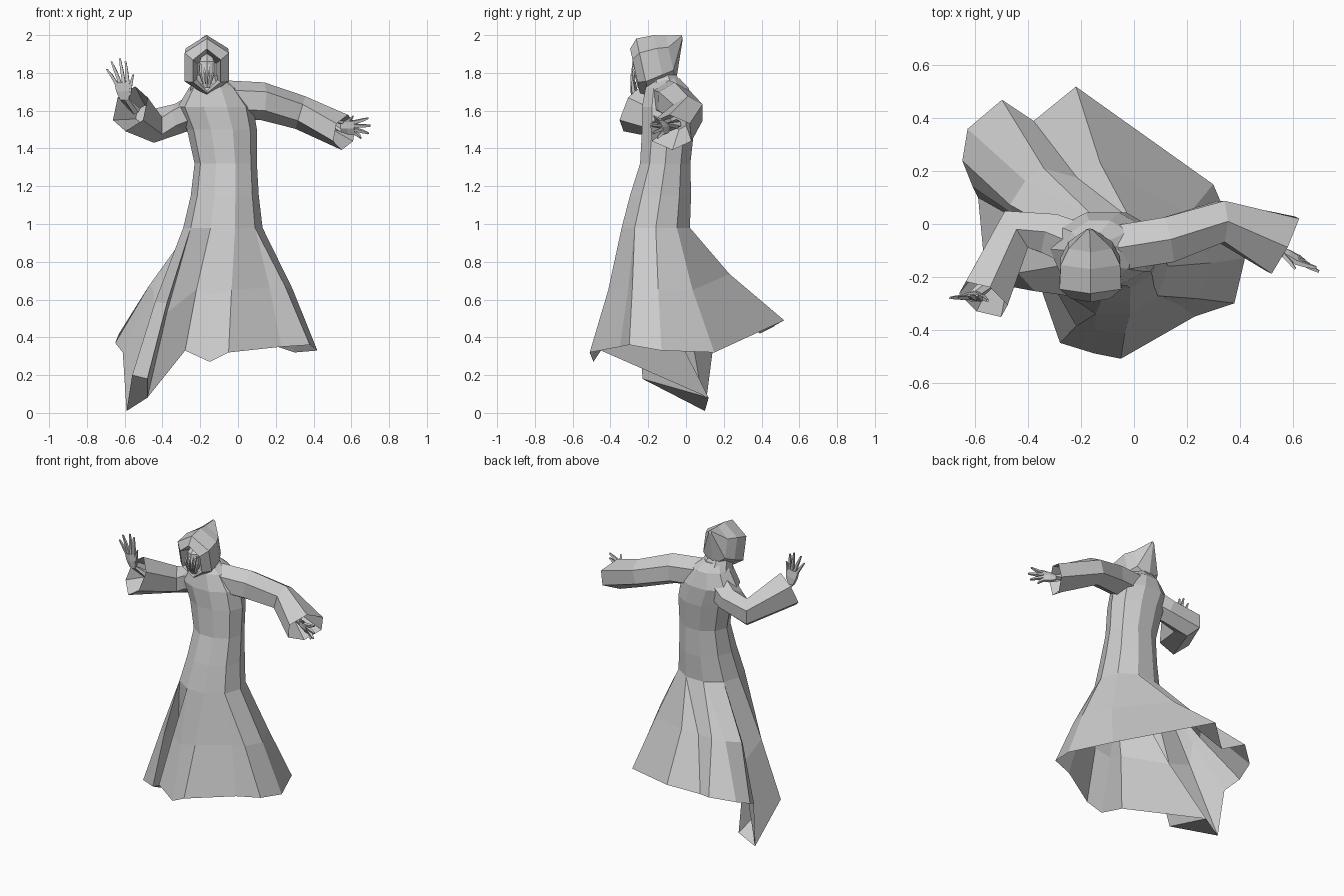
import bpy, bmesh
from math import sin, cos, pi, atan2, radians
from mathutils import Vector

default_cube = bpy.data.objects.get("Cube")
if default_cube:
    bpy.data.objects.remove(default_cube, do_unlink=True)

grey = bpy.data.materials.new("plain grey")
grey.use_nodes = True
grey.diffuse_color = (0.6, 0.6, 0.6, 1)
grey.node_tree.nodes["Principled BSDF"].inputs["Base Color"].default_value = (0.6, 0.6, 0.6, 1)

UP = Vector((0, 0, 1))


def add_part(name, mesh):
    mesh.materials.append(grey)
    part = bpy.data.objects.new(name, mesh)
    bpy.context.collection.objects.link(part)


def loft(name, rings, cap_start=False, cap_end=False):
    """Skin a list of equal rings; coincident points are welded."""
    mesh = bpy.data.meshes.new(name)
    bm = bmesh.new()
    rows = [[bm.verts.new(point) for point in ring] for ring in rings]
    count = len(rows[0])
    for lower, upper in zip(rows, rows[1:]):
        for i in range(count):
            j = (i + 1) % count
            bm.faces.new((lower[i], lower[j], upper[j], upper[i]))
    if cap_start:
        bm.faces.new(rows[0][::-1])
    if cap_end:
        bm.faces.new(rows[-1])
    bmesh.ops.remove_doubles(bm, verts=bm.verts[:], dist=0.001)
    bmesh.ops.recalc_face_normals(bm, faces=bm.faces[:])
    bm.to_mesh(mesh)
    bm.free()
    add_part(name, mesh)


def ring(center, normal, wide, tall, sides=6, across=None):
    """Ellipse of points around a centre, facing along the normal."""
    normal = Vector(normal).normalized()
    side = (across or UP.cross(normal)).normalized()
    rise = normal.cross(side)
    angles = [2 * pi * (i + 0.5) / sides for i in range(sides)]
    return [Vector(center) + side * wide * cos(a) + rise * tall * sin(a) for a in angles]


# Robe: swirling hem, counter-clockwise from the model's left, with a deep fold
hem = [Vector(p) for p in (
    (.42, -.13, .33), (.3, .15, .32), (-.22, .52, .49), (-.38, .39, .42),
    (-.5, .47, .46), (-.63, .36, .42), (-.65, .24, .37), (-.61, .14, .32),
    (-.59, .1, .01), (-.56, -.22, .2), (-.48, -.23, .18), (-.48, .12, .08),
    (-.28, -.45, .33), (-.15, -.49, .27), (-.05, -.51, .32), (.23, -.35, .35),
    (.38, -.3, .36))]

# Body angles blend even spacing with the hem direction, snapped to ten sides
body_angles = []
for index, point in enumerate(hem):
    even = 2 * pi * index / len(hem) - radians(10)
    aimed = atan2(point.y + .05, point.x + .1)
    if aimed < even - pi:
        aimed += 2 * pi
    step = 2 * pi / 10
    snapped = round((even + aimed) / 2 / step) * step
    body_angles.append(max([snapped] + body_angles[-1:]))


def body_ring(z, x, y, wide, deep):
    return [Vector((x + wide * cos(a), y + deep * sin(a), z)) for a in body_angles]


hip = body_ring(.98, -.08, -.16, .21, .19)
skirt_middle = []
for top, low in zip(hip, hem):
    gap = low - top
    skirt_middle.append(top + Vector((gap.x * .55, gap.y * .42, gap.z * .5)))

loft("robe", [
    hem, skirt_middle, hip,
    body_ring(1.15, -.07, -.135, .18, .17),
    body_ring(1.32, -.065, -.11, .165, .14),
    body_ring(1.5, -.085, -.095, .185, .145),
    body_ring(1.62, -.12, -.095, .2, .145),
    body_ring(1.72, -.13, -.1, .13, .12),
    body_ring(1.77, -.15, -.11, .07, .08)], cap_end=True)

# Hem fold: the turned-under strip that closes the bottom of the deep fold
fold_mesh = bpy.data.meshes.new("hem_fold")
fold_mesh.from_pydata(hem[8:12], [], [range(4)])
add_part("hem_fold", fold_mesh)

# Sleeves: wide open cuffs folding back inside to the wrist
loft("left_sleeve", [
    ring((-.06, -.09, 1.66), (1, 0, 0), .1, .1),
    ring((.13, -.06, 1.65), (1, .2, -.1), .1, .1),
    ring((.33, .01, 1.59), (1, 0, -.3), .09, .09),
    ring((.565, -.08, 1.485), (.9, -.45, -.2), .135, .095),
    ring((.45, -.04, 1.54), (.9, -.4, -.2), .05, .04)], cap_end=True)
loft("right_sleeve", [
    ring((-.16, -.1, 1.63), (-1, .3, -.2), .1, .1),
    ring((-.31, -.04, 1.56), (-1, .4, -.4), .09, .08),
    ring((-.445, -.02, 1.52), (-.8, -.5, 0), .095, .09),
    ring((-.57, -.285, 1.61), (-.5, -.9, .45), .105, .13),
    ring((-.5, -.13, 1.58), (-.5, -.9, .3), .05, .05)], cap_end=True)


# Hands: wrist and palm, with tapered bent fingers
def hand(side, forearm, wrist, knuckle, across, tips, thumb):
    forearm, wrist, knuckle = Vector(forearm), Vector(wrist), Vector(knuckle)
    across = Vector(across).normalized()
    reach = knuckle - wrist
    loft(side + "_palm", [
        ring(forearm, wrist - forearm, .03, .025),
        ring(wrist, reach, .027, .018, 6, across),
        ring(wrist + reach * .5, reach, .042, .019, 6, across),
        ring(knuckle, reach, .045, .014, 6, across)], True, True)
    for number, tip in enumerate(list(tips) + [thumb]):
        if number < len(tips):
            base = knuckle + across * (number - 1.5) * .021
        else:
            base = wrist + reach * .3 + across * .03
        tip = Vector(tip)
        line = tip - base
        bend = base + line * .5 + reach.normalized() * .006
        name = side + ("_finger_%d" % number if number < len(tips) else "_thumb")
        loft(name, [
            ring(base - line * .1, line, .013, .013, 4, across),
            ring(bend, line, .011, .011, 4, across),
            ring(tip, line, .006, .006, 4, across)], True, True)


hand("left", (.47, -.05, 1.53), (.55, -.1, 1.51), (.62, -.135, 1.51), (-.1, -.3, 1),
     ((.65, -.15, 1.455), (.69, -.175, 1.48), (.7, -.18, 1.52), (.69, -.165, 1.56)),
     (.61, -.17, 1.57))
hand("right", (-.54, -.21, 1.6), (-.6, -.27, 1.66), (-.615, -.28, 1.75), (1, -.1, .1),
     ((-.695, -.28, 1.82), (-.67, -.28, 1.86), (-.625, -.27, 1.875), (-.595, -.27, 1.86)),
     (-.555, -.29, 1.79))

# Hood: ridged, with a deep face opening, sweeping back to a point
BACK = (0, 1, .22)
RIGHT = Vector((-1, 0, 0))
loft("hood", [
    ring((-.165, -.17, 1.81), BACK, .055, .08, 6, RIGHT),
    ring((-.165, -.27, 1.81), BACK, .085, .12, 6, RIGHT),
    ring((-.165, -.23, 1.83), BACK, .135, .155, 6, RIGHT),
    ring((-.165, -.14, 1.86), BACK, .13, .143, 6, RIGHT),
    ring((-.165, -.08, 1.875), BACK, .095, .125, 6, RIGHT),
    ring((-.168, -.02, 1.99), BACK, .012, .012, 6, RIGHT)], True, True)

# Cowl: collar that joins the hood to the shoulders
loft("cowl", [
    ring((-.145, -.1, 1.69), UP, .12, .11, 8, RIGHT),
    ring((-.16, -.13, 1.79), UP, .085, .085, 8, RIGHT)])

# Face: narrow mask with hanging strands
loft("face", [
    ring((-.165, -.24, 1.72), UP, .018, .015, 6, RIGHT),
    ring((-.165, -.235, 1.8), UP, .05, .04, 6, RIGHT),
    ring((-.165, -.23, 1.86), UP, .045, .04, 6, RIGHT),
    ring((-.165, -.2, 1.91), UP, .02, .02, 6, RIGHT)], True, True)
for number in range(4):
    offset = (number - 1.5) * .022
    loft("face_strand_%d" % number, [
        ring((-.165 + offset * .6, -.27, 1.74), UP, .004, .004, 4, RIGHT),
        ring((-.165 + offset, -.28, 1.8), UP, .008, .008, 4, RIGHT),
        ring((-.165 + offset, -.26, 1.85), UP, .006, .006, 4, RIGHT)], True, True)
